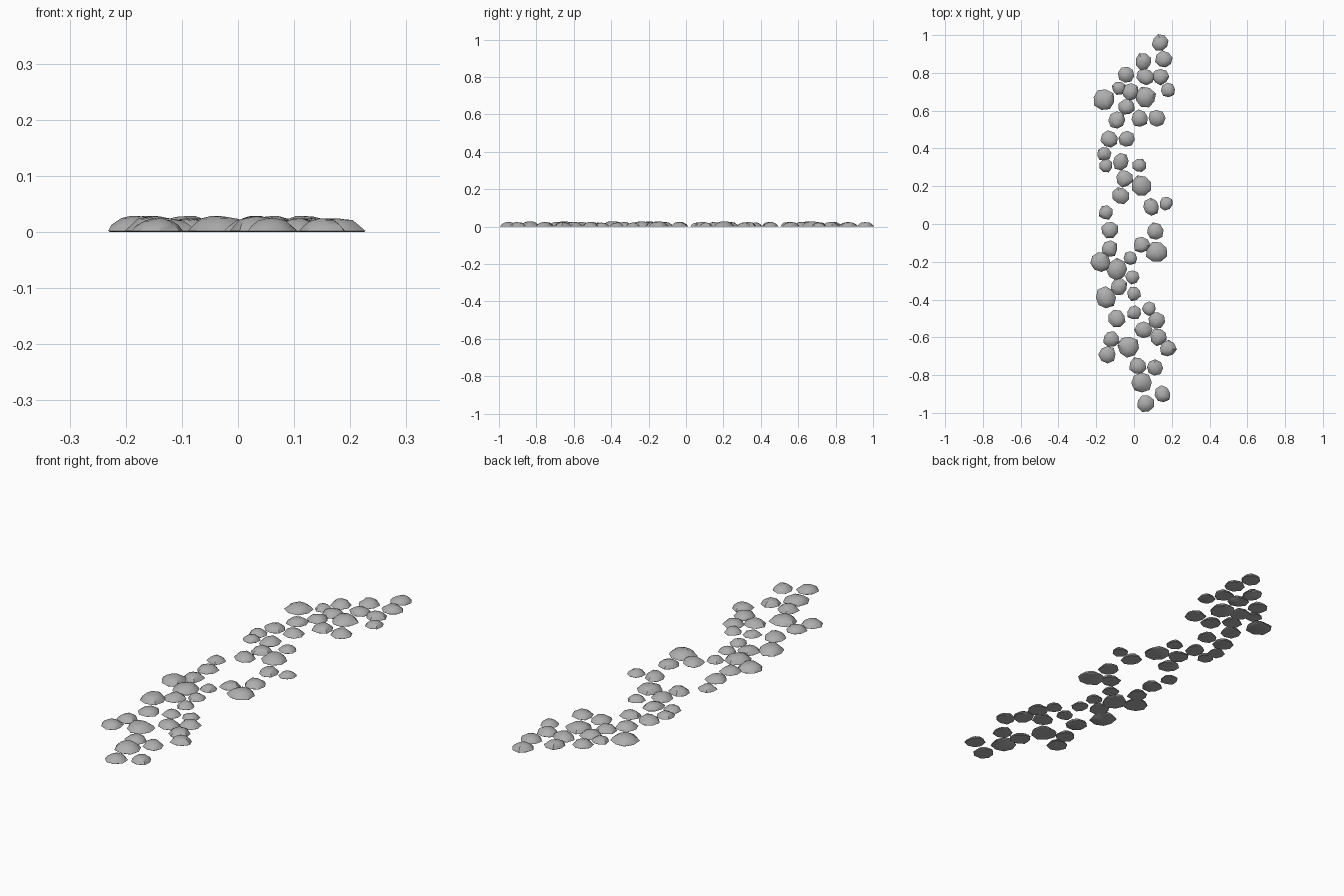
import bpy, bmesh, math, random

cube = bpy.data.objects.get("Cube")
if cube:
    bpy.data.objects.remove(cube, do_unlink=True)

random.seed(7)

# Single stone colour
stone_grey = bpy.data.materials.new("stone_grey")
stone_grey.use_nodes = True
grey = (0.42, 0.42, 0.42, 1)
stone_grey.diffuse_color = grey
stone_grey.node_tree.nodes["Principled BSDF"].inputs["Base Color"].default_value = grey

# Stone centres in hundredths of a unit, grouped by size
PEBBLES = [(-8, 72), (18, 71), (-16, 37), (-15, 31), (3, 31), (17, 11), (-15, 6),
           (-2, -18), (-1, -28), (0, -37), (0, -47), (8, -45)]
STONES = [(14, 96), (5, 86), (16, 87), (-4, 79), (6, 78), (14, 78), (-2, 70), (-4, 62),
          (-9, 55), (3, 56), (12, 56), (-13, 45), (-4, 45), (-7, 33), (-5, 24), (-7, 15),
          (9, 9), (-13, -3), (11, -4), (4, -11), (-13, -13), (-8, -33), (-9, -50),
          (12, -51), (5, -56), (13, -60), (18, -66), (-12, -61), (-14, -69), (2, -75),
          (11, -76), (6, -95), (15, -90)]
BOULDERS = [(-16, 66), (6, 67), (4, 20), (12, -15), (-18, -20), (-9, -24), (-15, -39),
            (-3, -65), (4, -84)]

# Dome profile: share of radius, share of height
PROFILE = [(0.95, 0), (1, 0.07), (0.83, 0.46), (0.56, 0.83), (0.27, 0.97)]
SIDES = 8


def build_stone(name, x, y, radius, height):
    """A flattened, irregular dome with a flat underside."""
    bm = bmesh.new()
    turn = random.uniform(0, math.tau)
    wobble = [random.uniform(0.9, 1.1) for _ in range(SIDES)]
    lean = random.uniform(-0.1, 0.1) * radius
    rings = []
    for share, level in PROFILE:
        ring = []
        for i in range(SIDES):
            a = turn + math.tau * i / SIDES
            low = level < 0.1
            r = radius * share * wobble[i] * (1 if low else random.uniform(0.93, 1.07))
            z = height * level * (1 if low else random.uniform(0.93, 1.05))
            ring.append(bm.verts.new((r * math.cos(a) + lean * level,
                                      r * math.sin(a) - lean * level, z)))
        rings.append(ring)
    for lower, upper in zip(rings, rings[1:]):
        for i in range(SIDES):
            j = (i + 1) % SIDES
            bm.faces.new((lower[i], lower[j], upper[j], upper[i]))
    # Close the crown with a fan and the underside with one flat face
    tip = bm.verts.new((lean, -lean, height))
    for i in range(SIDES):
        bm.faces.new((rings[-1][i], rings[-1][(i + 1) % SIDES], tip))
    bm.faces.new(rings[0][::-1])
    bmesh.ops.recalc_face_normals(bm, faces=bm.faces)

    mesh = bpy.data.meshes.new(name)
    bm.to_mesh(mesh)
    bm.free()
    mesh.materials.append(stone_grey)
    stone = bpy.data.objects.new(name, mesh)
    stone.location = (x, y, 0)
    bpy.context.collection.objects.link(stone)
    return stone


# Scatter the three sizes along the path
built = []
for label, centres, radius, height in (("pebble", PEBBLES, 0.038, 0.021),
                                       ("stone", STONES, 0.045, 0.024),
                                       ("boulder", BOULDERS, 0.056, 0.028)):
    for n, (x, y) in enumerate(centres, 1):
        built.append(build_stone(f"{label}_{n}", x / 100, y / 100, radius, height))

# Smooth crowns with crisp rims
bpy.ops.object.select_all(action='DESELECT')
for stone in built:
    stone.select_set(True)
bpy.context.view_layer.objects.active = built[0]
bpy.ops.object.shade_smooth_by_angle(angle=math.radians(35))
